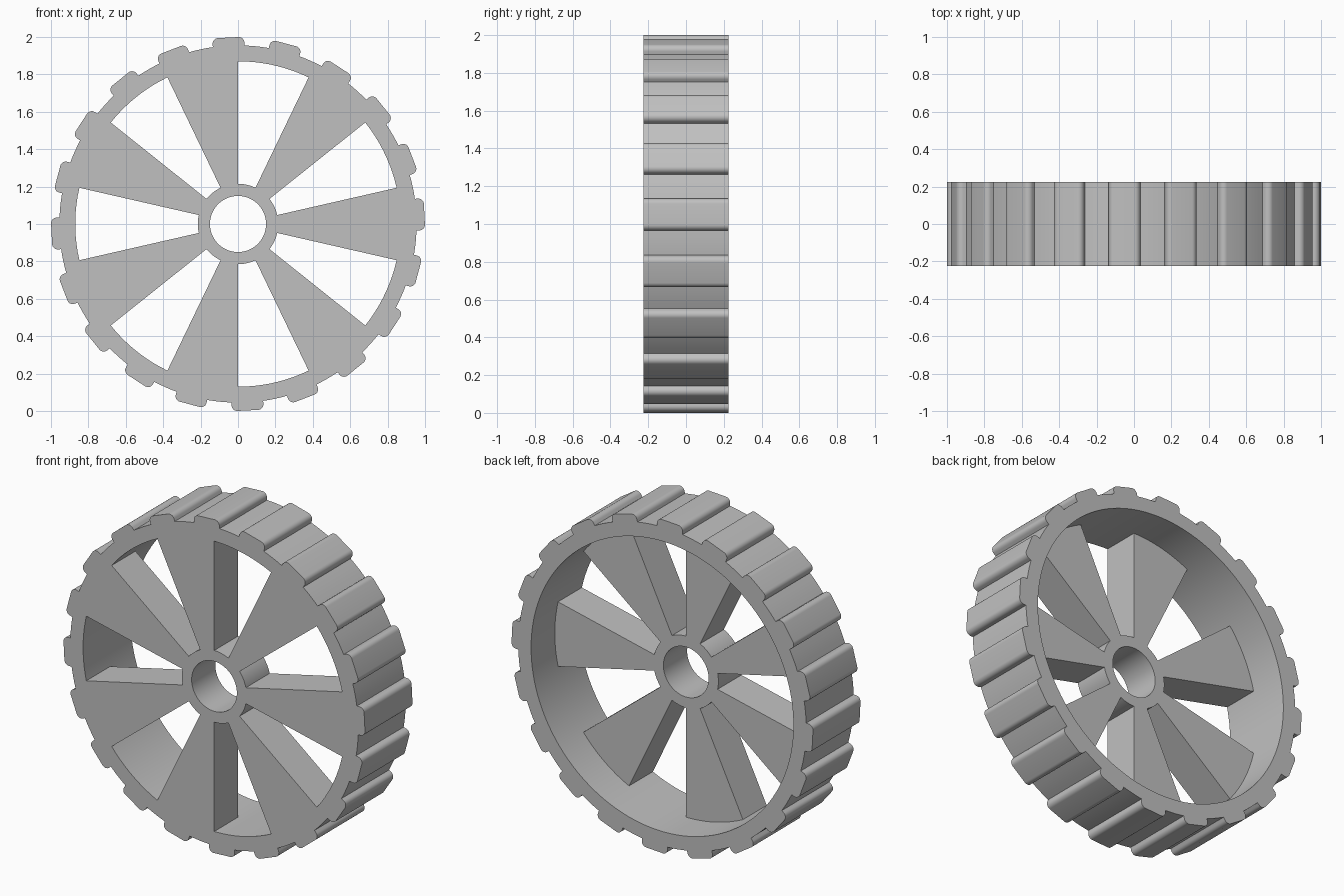
import bpy
import bmesh
from math import sin, cos, pi, radians, sqrt, asin
from mathutils import Matrix

cube = bpy.data.objects.get("Cube")
if cube:
    bpy.data.objects.remove(cube, do_unlink=True)

WIDTH = 0.45          # tread width along y
RIM_IN = 0.87         # inside of the rim
RIM_OUT = 0.955       # floor between the lugs
HUB, BORE = 0.215, 0.15
SPOKES, LUGS = 7, 20
LUG_TOP, LUG_HALF, LUG_ROUND = 0.998, 0.085, 0.03

grey = bpy.data.materials.new("plain_grey")
grey.use_nodes = True
colour = (0.53, 0.53, 0.53, 1)
grey.diffuse_color = colour
grey.node_tree.nodes["Principled BSDF"].inputs["Base Color"].default_value = colour


def arc(radius, start, end, steps, cx=0, cy=0):
    """Points on an arc, both ends included."""
    return [(cx + radius * cos(start + (end - start) * i / steps),
             cy + radius * sin(start + (end - start) * i / steps))
            for i in range(steps + 1)]


def circle(radius, steps):
    return arc(radius, pi / 2, pi * 5 / 2, steps)[:-1]


def turn(points, angle):
    c, s = cos(angle), sin(angle)
    return [(x * c - y * s, x * s + y * c) for x, y in points]


def plate(name, loops, y_front, y_back):
    """Extrude filled outlines (first outer, then holes) along y."""
    curve = bpy.data.curves.new(name, "CURVE")
    curve.dimensions = "2D"
    curve.fill_mode = "BOTH"
    curve.extrude = (y_back - y_front) / 2
    for loop in loops:
        spline = curve.splines.new("POLY")
        spline.points.add(len(loop) - 1)
        for point, (x, y) in zip(spline.points, loop):
            point.co = (x, y, 0, 1)
        spline.use_cyclic_u = True
    helper = bpy.data.objects.new(name + "_outline", curve)
    mesh = bpy.data.meshes.new_from_object(helper)
    bpy.data.objects.remove(helper)
    bpy.data.curves.remove(curve)

    # Stand it upright and weld the caps to the walls
    mesh.transform(Matrix.Translation((0, (y_front + y_back) / 2, 1))
                   @ Matrix.Rotation(pi / 2, 4, "X"))
    bm = bmesh.new()
    bm.from_mesh(mesh)
    bmesh.ops.remove_doubles(bm, verts=bm.verts, dist=1e-5)
    bmesh.ops.recalc_face_normals(bm, faces=bm.faces)
    bm.to_mesh(mesh)
    bm.free()

    mesh.name = name
    mesh.materials.clear()
    mesh.materials.append(grey)
    obj = bpy.data.objects.new(name, mesh)
    bpy.context.collection.objects.link(obj)
    bpy.ops.object.select_all(action="DESELECT")
    obj.select_set(True)
    bpy.context.view_layer.objects.active = obj
    bpy.ops.object.shade_smooth_by_angle(angle=radians(30))
    return obj


# Rim with rounded tread lugs, each followed by a strip of bare rim
pitch = 2 * pi / LUGS
edge = asin(LUG_HALF / RIM_OUT)
base = sqrt(RIM_OUT ** 2 - LUG_HALF ** 2)
inset, level = LUG_HALF - LUG_ROUND, LUG_TOP - LUG_ROUND
lug = [(base, -LUG_HALF)]
lug += arc(LUG_ROUND, -pi / 2, 0, 8, level, -inset)
lug += arc(LUG_ROUND, 0, pi / 2, 8, level, inset)
lug += arc(RIM_OUT, edge, pitch - edge, 4)[:-1]
tread = []
for i in range(LUGS):
    tread += turn(lug, radians(3) + i * pitch)
plate("rim_with_tread", [tread, circle(RIM_IN, SPOKES * 18)], -WIDTH / 2, WIDTH / 2)

# Hub and flared spokes fill only the front half of the width
half = pi / SPOKES
sector = arc(RIM_IN, 0, half, 9) + arc(HUB, half, 2 * half, 9)
spider = []
for i in range(SPOKES):
    spider += turn(sector, pi / 2 + i * 2 * half)
plate("hub_and_spokes", [spider, circle(BORE, 64)], -WIDTH / 2, 0)
